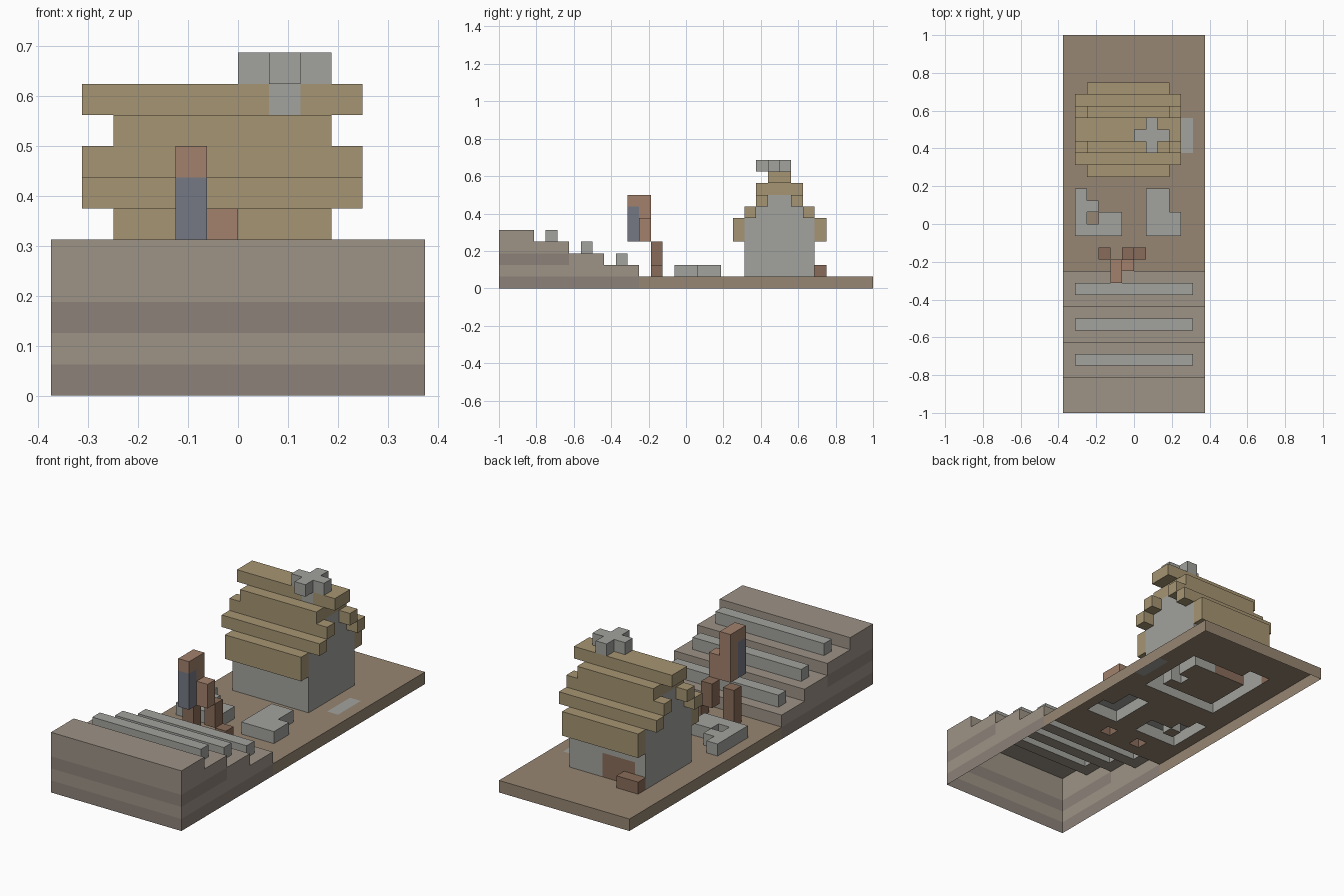
import bpy, bmesh
from mathutils import Vector

if "Cube" in bpy.data.objects:
    bpy.data.objects.remove(bpy.data.objects["Cube"])

U = 0.0625        # one block
owner = {}        # block -> part name
colours = {}


def part(name, colour, *boxes):
    """Claim blocks for a part; a box is x0, x1, y0, y1, z0, z1 in block units."""
    colours[name] = colour
    for x0, x1, y0, y1, z0, z1 in boxes:
        for x in range(x0, x1):
            for y in range(y0, y1):
                for z in range(z0, z1):
                    owner[x, y, z] = name


EARTH = (0.31, 0.24, 0.17)
TERRACE = (0.34, 0.29, 0.24)
TERRACE_DARK = (0.26, 0.22, 0.19)
STONE = (0.36, 0.36, 0.34)
STRAW = (0.38, 0.30, 0.17)
WOOD = (0.25, 0.15, 0.10)
SKIN = (0.36, 0.22, 0.15)
CLOTH = (0.18, 0.19, 0.23)

# Ground and stepped terraces
part("ground", EARTH, (-6, 6, -4, 16, 0, 1))
part("terrace", TERRACE, *[(-6, 6, -16, -1 - 3 * z, z, z + 1) for z in range(1, 5)])
part("terrace_bands", TERRACE_DARK, (-6, 6, -16, -4, 0, 1), (-6, 6, -16, -10, 2, 3))
part("paving", STONE, (4, 5, 6, 9, 0, 1))

# Stone benches, one on each step
part("benches", STONE, *[(-5, 5, -6 - 3 * i, -5 - 3 * i, 2 + i, 3 + i) for i in range(3)])

# Low stone beds
part("left_bed", STONE, (-5, -4, -1, 3, 1, 2), (-4, -3, 1, 2, 1, 2),
     (-4, -3, -1, 0, 1, 2), (-3, -1, -1, 1, 1, 2))
part("right_bed", STONE, (1, 3, -1, 3, 1, 2), (3, 4, -1, 1, 1, 2))

# Hollow house walls with stepped gables
gables = [(x, x + 1, 5 + i, 11 - i, z0, z1)
          for x in (-4, 2) for i, z0, z1 in ((0, 1, 6), (1, 6, 7), (2, 7, 8))]
part("house_walls", STONE, (-4, 3, 5, 6, 1, 6), (-4, 3, 10, 11, 1, 6), *gables)
part("door", WOOD, (-3, 0, 10, 11, 1, 3))
part("woodpile", WOOD, (-4, -2, 11, 12, 1, 2))

# Thatched roof, mirrored about the ridge at y = 8
rows = [(-4, 3, 4, 5, 4, 6), (-5, 4, 5, 6, 6, 7), (-5, 4, 6, 7, 7, 8),
        (-4, 3, 6, 8, 8, 9), (-5, 4, 7, 8, 9, 10)]
part("roof", STRAW, *rows, *[(a, b, 16 - d, 16 - c, e, f) for a, b, c, d, e, f in rows])

# Chimney with a cross-shaped cap
part("chimney", STONE, (1, 2, 7, 8, 1, 10), (0, 3, 7, 8, 10, 11), (1, 2, 6, 9, 10, 11))

# Figure leaning forward
part("figure_body", SKIN, (-2, -1, -5, -3, 4, 8), (-1, 0, -4, -3, 4, 6))
part("figure_front", CLOTH, (-2, -1, -5, -4, 4, 7))
part("figure_legs", WOOD, (-3, -2, -3, -2, 1, 4), (-1, 0, -3, -2, 2, 4), (0, 1, -3, -2, 1, 2))

# Skin each part with only its exposed faces; the underside stays open
for name, colour in colours.items():
    bm = bmesh.new()
    for cell in [c for c, n in owner.items() if n == name]:
        for axis in range(3):
            for side in (-1, 1):
                near = list(cell)
                near[axis] += side
                if tuple(near) in owner or near[2] < 0:
                    continue
                n, u = Vector(), Vector()
                n[axis] = side
                u[(axis + 1) % 3] = 1
                v = n.cross(u)
                mid = Vector(cell) + Vector((.5, .5, .5)) + n * .5
                bm.faces.new([bm.verts.new((mid + u * a + v * b) * U)
                              for a, b in ((-.5, -.5), (.5, -.5), (.5, .5), (-.5, .5))])
    bmesh.ops.remove_doubles(bm, verts=bm.verts, dist=1e-4)
    bmesh.ops.dissolve_limit(bm, angle_limit=0.01, verts=bm.verts, edges=bm.edges)
    mesh = bpy.data.meshes.new(name)
    bm.to_mesh(mesh)
    bm.free()
    mat = bpy.data.materials.new(name)
    mat.diffuse_color = (*colour, 1)
    mat.use_nodes = True
    mat.node_tree.nodes["Principled BSDF"].inputs["Base Color"].default_value = mat.diffuse_color
    mesh.materials.append(mat)
    bpy.context.collection.objects.link(bpy.data.objects.new(name, mesh))
